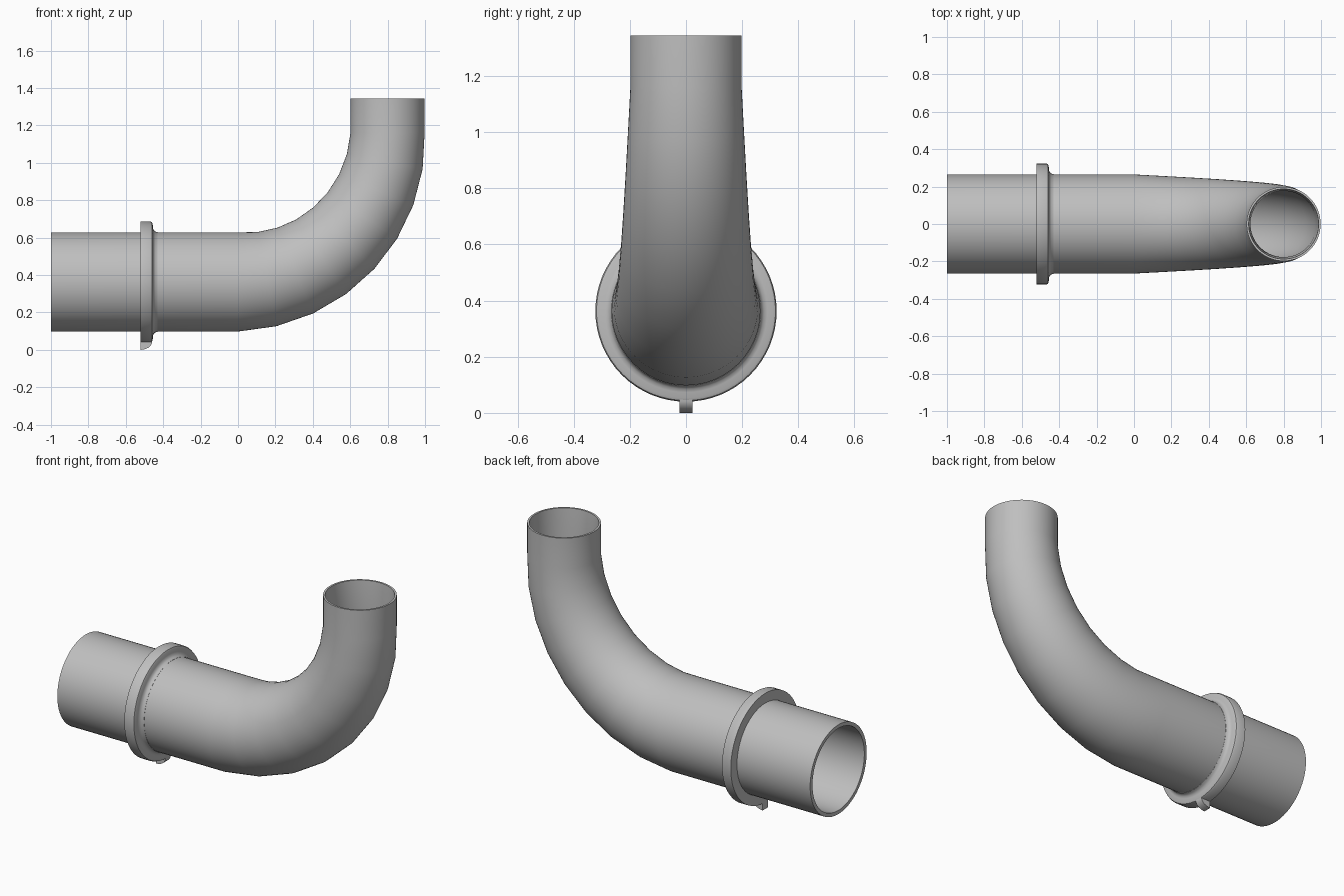
import bpy, bmesh, math
from mathutils import Vector

if "Cube" in bpy.data.objects:
    bpy.data.objects.remove(bpy.data.objects["Cube"], do_unlink=True)

AXIS_Z, BEND_R, TOP = 0.363, 0.8, 1.345
BIG, SMALL = 0.265, 0.198
SIDES, STEPS = 64, 8

grey = bpy.data.materials.new("pipe_grey")
grey.use_nodes = True
colour = (0.52, 0.52, 0.52, 1)
grey.diffuse_color = colour
grey.node_tree.nodes["Principled BSDF"].inputs["Base Color"].default_value = colour


def finish(name, bm):
    bmesh.ops.recalc_face_normals(bm, faces=bm.faces)
    mesh = bpy.data.meshes.new(name)
    bm.to_mesh(mesh)
    bm.free()
    mesh.materials.append(grey)
    obj = bpy.data.objects.new(name, mesh)
    bpy.context.collection.objects.link(obj)
    bpy.ops.object.select_all(action="DESELECT")
    obj.select_set(True)
    bpy.context.view_layer.objects.active = obj
    bpy.ops.object.shade_smooth_by_angle(angle=math.radians(35))
    return obj


def sweep(name, stations):
    """Closed loop of round sections; each station is (x, z, tilt, radius)."""
    bm = bmesh.new()
    rings = []
    for x, z, tilt, r in stations:
        up = Vector((-math.sin(tilt), 0, math.cos(tilt)))
        ring = []
        for i in range(SIDES):
            t = math.tau * i / SIDES
            ring.append(bm.verts.new(Vector((x, 0, z)) + up * r * math.cos(t)
                                     + Vector((0, r * math.sin(t), 0))))
        rings.append(ring)
    for a, b in zip(rings, rings[1:] + rings[:1]):
        for i in range(SIDES):
            j = (i + 1) % SIDES
            bm.faces.new((a[i], a[j], b[j], b[i]))
    return finish(name, bm)


def pipe_wall(big, small, lip):
    """Straight inlet, tapering quarter bend and upright outlet."""
    wall = [(-1, AXIS_Z, 0, big)]
    for k in range(STEPS + 1):
        f = k / STEPS
        a = f * math.pi / 2
        wall.append((BEND_R * math.sin(a), AXIS_Z + BEND_R * (1 - math.cos(a)),
                     a, big + (small - big) * f))
    wall.append((BEND_R, TOP, math.pi / 2, lip))
    return wall


# Hollow pipe: outer skin, then the bore back to the start
sweep("elbow_pipe", pipe_wall(BIG, SMALL, SMALL)
      + pipe_wall(0.243, 0.177, 0.187)[::-1])

# Collar with rounded edge and concave fillet
collar = [(-0.52, 0.255), (-0.52, 0.323), (-0.468, 0.323), (-0.460, 0.319),
          (-0.456, 0.310), (-0.455, 0.290), (-0.451, 0.278),
          (-0.443, 0.270), (-0.43, 0.266), (-0.43, 0.255)]
sweep("collar", [(x, AXIS_Z, 0, r) for x, r in collar])

# Small locating tab under the collar, with a rounded front lower edge
bm = bmesh.new()
outline = [(-0.52, 0.06), (-0.52, 0), (-0.50, 0.003), (-0.48, 0.011),
           (-0.466, 0.024), (-0.459, 0.04), (-0.459, 0.06)]
face = bm.faces.new([bm.verts.new((x, -0.024, z)) for x, z in outline])
side = bmesh.ops.extrude_face_region(bm, geom=[face])["geom"]
bmesh.ops.translate(bm, vec=(0, 0.048, 0),
                    verts=[v for v in side if isinstance(v, bmesh.types.BMVert)])
finish("locating_tab", bm)
